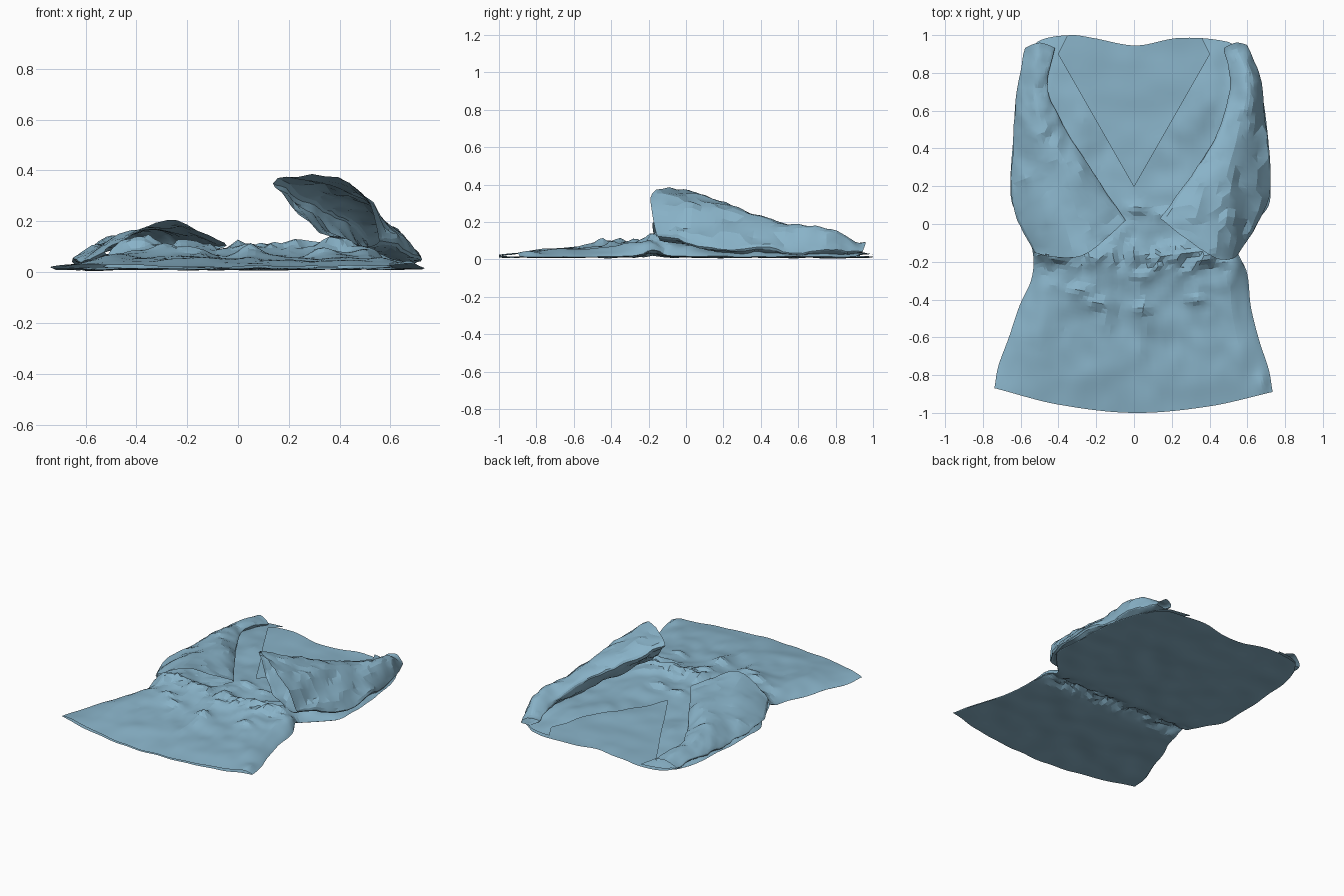
import bpy, bmesh, math
from mathutils import Vector, noise

if "Cube" in bpy.data.objects:
    bpy.data.objects.remove(bpy.data.objects["Cube"])


def interp(table, t):
    """Smooth curve through (key, value) pairs."""
    n = len(table)
    i = 0
    while i < n - 2 and t > table[i + 1][0]:
        i += 1

    def slope(k):
        a, b = table[max(0, k - 1)], table[min(n - 1, k + 1)]
        return (b[1] - a[1]) / (b[0] - a[0])
    (x0, y0), (x1, y1) = table[i], table[i + 1]
    h = x1 - x0
    u = max(0, min(1, (t - x0) / h))
    return ((1 + 2 * u) * (1 - u) ** 2 * y0 + u * (1 - u) ** 2 * h * slope(i)
            + u * u * (3 - 2 * u) * y1 + u * u * (u - 1) * h * slope(i + 1))


def catmull(p0, p1, p2, p3, t):
    return 0.5 * (2 * p1 + (p2 - p0) * t + (2 * p0 - 5 * p1 + 4 * p2 - p3) * t * t
                  + (3 * p1 - p0 - 3 * p2 + p3) * t ** 3)


def crease(x, y, seed):
    """Sharp-ridged cloth noise between 0 and 1."""
    return 1 - min(1, 2.2 * abs(noise.noise(Vector((x, y, seed)))))


def finish(name, bm):
    bmesh.ops.triangulate(bm, faces=bm.faces[:])
    me = bpy.data.meshes.new(name)
    bm.to_mesh(me)
    bm.free()
    ob = bpy.data.objects.new(name, me)
    bpy.context.collection.objects.link(ob)
    mat = bpy.data.materials.get("blue_cloth") or bpy.data.materials.new("blue_cloth")
    mat.diffuse_color = (0.25, 0.45, 0.58, 1)
    mat.use_nodes = True
    mat.node_tree.nodes["Principled BSDF"].inputs["Base Color"].default_value = mat.diffuse_color
    me.materials.append(mat)
    bpy.ops.object.select_all(action='DESELECT')
    ob.select_set(True)
    bpy.context.view_layer.objects.active = ob
    bpy.ops.object.shade_smooth_by_angle(angle=math.radians(14))


def grid(bm, rows, closed=False):
    vs = [[bm.verts.new(p) for p in r] for r in rows]
    n = len(vs[0])
    for a, b in zip(vs, vs[1:]):
        for i in range(n if closed else n - 1):
            j = (i + 1) % n
            bm.faces.new((a[i], a[j], b[j], b[i]))


# Garment outline: left and right sides by y, hem and shoulder lines by x fraction
LEFT = [(-1, -.735), (-.87, -.715), (-.7, -.66), (-.5, -.6), (-.35, -.54), (-.2, -.53),
        (-.02, -.58), (.1, -.64), (.25, -.65), (.5, -.635), (.75, -.62), (.88, -.595), (1, -.56)]
RIGHT = [(-1, .73), (-.87, .71), (-.7, .66), (-.5, .615), (-.3, .595), (-.13, .54),
         (0, .64), (.1, .71), (.25, .715), (.5, .705), (.75, .675), (.88, .64), (1, .58)]
HEM = [(-1, -.87), (-.55, -.955), (0, -1), (.55, -.965), (1, -.89)]
TOP = [(-1, .9), (-.9, .97), (-.6, 1), (-.4, .985), (0, .945), (.4, .985), (.85, .965), (1, .91)]
# Height of the front layer over the body length
LOFT = [(-1, .003), (-.85, .022), (-.6, .042), (-.4, .055), (-.25, .06), (-.05, .055),
        (.2, .05), (.7, .045), (.9, .03), (1, .012)]


def outline_point(s, v):
    y = -1 + 2 * v
    lx, rx = interp(LEFT, y), interp(RIGHT, y)
    x = lx + (rx - lx) * (s + 1) / 2
    return x, interp(HEM, s) + (interp(TOP, s) - interp(HEM, s)) * v


def back_z(x, y):
    waist = math.exp(-((y + .17) / .06) ** 2)
    z = .012 + .010 * noise.noise(Vector((x * 6, y * 6, 3)))
    return max(.0, z + waist * (.008 + .03 * crease(x * 9, y * 14, 8)))


def front_z(x, y, s, v):
    z = interp(LOFT, y)
    free = min(1, v / .2) * min(1, (1.02 - v) / .1)
    # pleats fanning down from the waist
    fan = math.exp(-((y + .5) / .28) ** 2)
    z += .02 * fan * (crease(x * 7 / (1 + .5 * abs(y)), y * .9, 2) - .4)
    z += free * (.02 * noise.noise(Vector((x * 5, y * 4, 7))) + .008 * noise.noise(Vector((x * 13, y * 9, 1))))
    # crumpling around the waist seam and below the neckline
    band = math.exp(-((y + .15) / .16) ** 2)
    z += band * (.035 * (crease(x * 5, y * 6, 5) - .4) + .12 * max(0, abs(x) - .2))
    # the small pinched puckers below the waist
    for px, py in ((.04, -.45), (.33, -.4), (-.2, -.42), (.03, -.27), (-.29, -.35), (.02, .08), (.17, .05)):
        z += .025 * math.exp(-((x - px) / .06) ** 2 - ((y - py) / .03) ** 2)
    # curled hem corner
    z += .05 * math.exp(-((x - .69) / .04) ** 2 - ((y + .84) / .06) ** 2)
    return back_z(x, y) + .005 + max(z, .003) * (1 - abs(s) ** 8)


def layer(front):
    nu, nv = 60, 84
    rows = []
    for j in range(nv + 1):
        row = []
        for i in range(nu + 1):
            s = math.sin(math.pi / 2 * (-1 + 2 * i / nu))
            x, y = outline_point(s, j / nv)
            row.append((x, y, front_z(x, y, s, j / nv) if front else back_z(x, y)))
        rows.append(row)
    bm = bmesh.new()
    grid(bm, rows)
    return bm


# Back layer
finish("garment_back", layer(False))

# Front layer with a V neckline that turns in at the shoulders
bm = layer(True)
NECK_Y, SLOPE = .2, .4 / .7
for sgn in (1, -1):
    for co, no in (((0, NECK_Y, 0), (1, -sgn * SLOPE, 0)), ((sgn * .4, .9, 0), (1, sgn * .5, 0))):
        bmesh.ops.bisect_plane(bm, geom=bm.verts[:] + bm.edges[:] + bm.faces[:], plane_co=co, plane_no=no)


def in_neck(c):
    return abs(c.x) < min((c.y - NECK_Y) * SLOPE, .4 - (c.y - .9) * .5)


bmesh.ops.delete(bm, geom=[f for f in bm.faces if in_neck(f.calc_center_median())], context='FACES')
finish("garment_front", bm)

# Side seams joining the two layers
for side, s in (("left", -1), ("right", 1)):
    rows = []
    for j in range(85):
        x, y = outline_point(s, j / 84)
        zb, zf = back_z(x, y), front_z(x, y, s, j / 84)
        rows.append([(x, y, zb), (x + s * .004, y, (zb + zf) / 2), (x, y, zf)])
    bm = bmesh.new()
    grid(bm, rows)
    finish(side + "_seam", bm)


def sleeve(name, sections, seed):
    """Loft a soft tube through four-point sections: inner, crest, outer, under."""
    secs = [[Vector(p) for p in sec] for sec in sections]
    n, steps, around = len(secs), 9, 7
    rows = []
    for k in range((n - 1) * steps + 1):
        i = min(k // steps, n - 2)
        t = k / steps - i
        q = [secs[max(0, min(n - 1, i + d))] for d in (-1, 0, 1, 2)]
        ring = [catmull(q[0][c], q[1][c], q[2][c], q[3][c], t) for c in range(4)]
        row = []
        for m in range(4 * around):
            c, u = m // around, (m % around) / around
            p = catmull(ring[c - 1], ring[c], ring[(c + 1) % 4], ring[(c + 2) % 4], u)
            w = noise.noise(Vector((p.x * 9, p.y * 5, p.z * 9 + seed)))
            w += .6 * noise.noise(p * 16 + Vector((seed, 0, 0)))
            p = p + Vector((.008 * w, 0, .022 * w))
            p.z = max(p.z, .012)
            row.append(p)
        rows.append(row)
    bm = bmesh.new()
    grid(bm, rows, closed=True)
    bmesh.ops.recalc_face_normals(bm, faces=bm.faces[:])
    finish(name, bm)


# Sleeves folded over the front, with open cuffs
sleeve("right_sleeve", [
    [(.47, .93, .06), (.54, .96, .09), (.60, .945, .04), (.54, .94, .025)],
    [(.51, .74, .11), (.60, .75, .16), (.675, .75, .05), (.58, .75, .03)],
    [(.44, .49, .17), (.55, .48, .20), (.705, .45, .05), (.56, .47, .04)],
    [(.32, .28, .25), (.47, .18, .28), (.715, .14, .06), (.50, .22, .08)],
    [(.14, .03, .355), (.43, -.18, .355), (.56, -.15, .13), (.36, -.10, .15)]], 2)
sleeve("left_sleeve", [
    [(-.42, .93, .05), (-.50, .96, .08), (-.575, .93, .04), (-.50, .93, .025)],
    [(-.46, .72, .08), (-.53, .72, .11), (-.62, .72, .04), (-.53, .72, .03)],
    [(-.36, .50, .08), (-.50, .48, .13), (-.64, .40, .04), (-.50, .46, .035)],
    [(-.22, .28, .10), (-.38, .20, .16), (-.645, .12, .05), (-.40, .20, .05)],
    [(-.05, .02, .09), (-.28, -.17, .20), (-.53, -.15, .07), (-.28, -.14, .07)]], 9)
